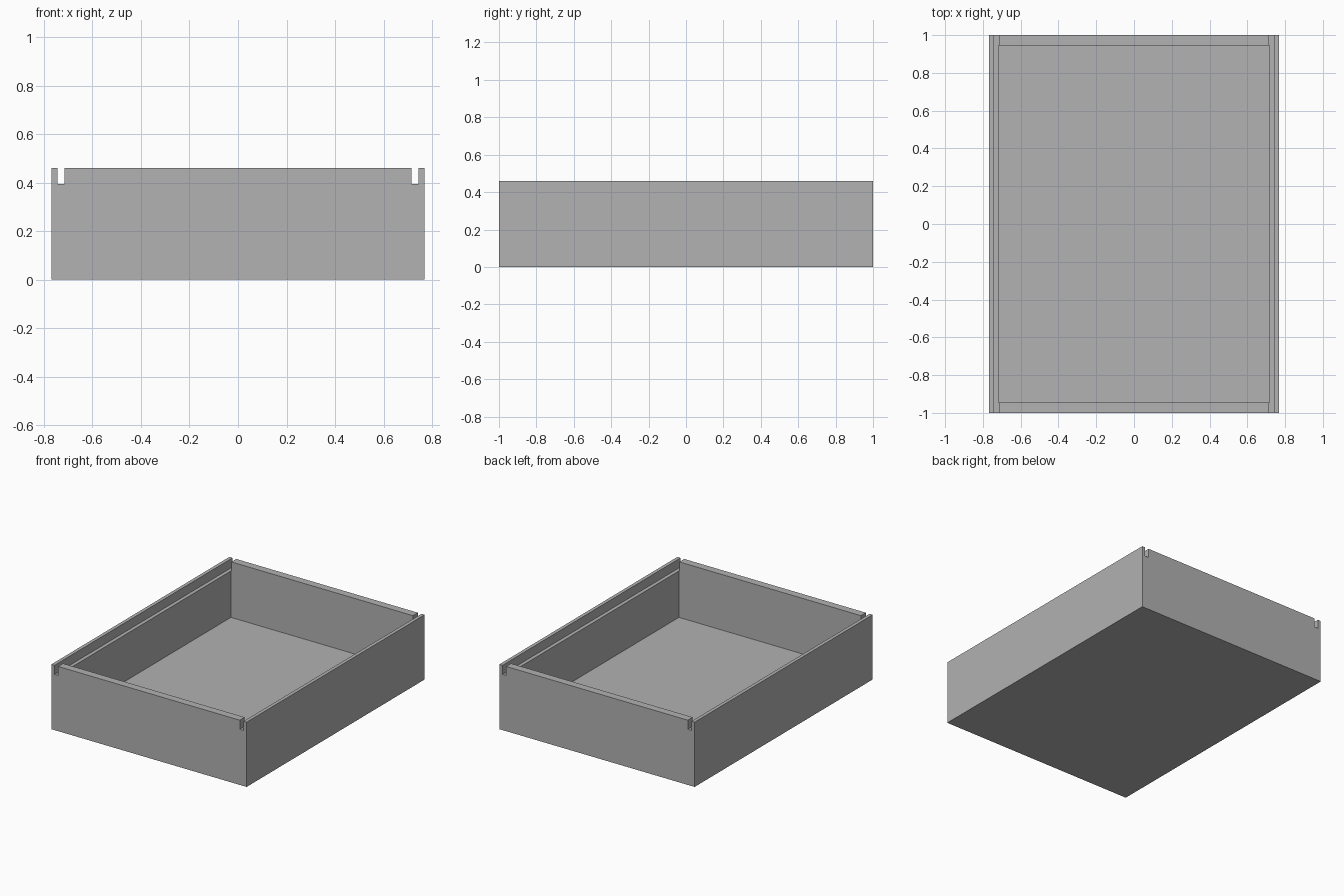
import bpy

default_cube = bpy.data.objects.get("Cube")
if default_cube:
    bpy.data.objects.remove(default_cube, do_unlink=True)

# Overall size and wall layout
HALF_X, HALF_Y, HEIGHT = 0.768, 1.0, 0.46
CAVITY_X, CAVITY_Y, FLOOR = 0.717, 0.945, 0.065
GROOVE_IN, GROOVE_OUT, GROOVE_Z = 0.714, 0.743, 0.395
OVER = 0.1  # how far cutters pass the surface

grey = bpy.data.materials.new("plain grey")
grey.use_nodes = True
colour = (0.445, 0.445, 0.445, 1)
grey.diffuse_color = colour
grey.node_tree.nodes["Principled BSDF"].inputs["Base Color"].default_value = colour


def box(name, low, high):
    """Axis-aligned box between two corners."""
    bpy.ops.mesh.primitive_cube_add(size=1)
    obj = bpy.context.object
    obj.name = obj.data.name = name
    for v in obj.data.vertices:
        v.co = [h if c > 0 else l for c, l, h in zip(v.co, low, high)]
    obj.data.materials.append(grey)
    return obj


def cut(target, cutter):
    """Subtract the cutter from the target, then discard the cutter."""
    cutter.hide_render = True
    mod = target.modifiers.new(cutter.name, "BOOLEAN")
    mod.operation = "DIFFERENCE"
    mod.solver = "EXACT"
    mod.object = cutter
    bpy.context.view_layer.objects.active = target
    bpy.ops.object.modifier_apply(modifier=mod.name)
    bpy.data.objects.remove(cutter, do_unlink=True)


# Open tray
tray = box("tray", (-HALF_X, -HALF_Y, 0), (HALF_X, HALF_Y, HEIGHT))
cut(tray, box("cavity_cutter", (-CAVITY_X, -CAVITY_Y, FLOOR),
              (CAVITY_X, CAVITY_Y, HEIGHT + OVER)))

# Lid grooves running the full length of both side walls
for side, (x0, x1) in {"left": (GROOVE_IN, GROOVE_OUT),
                       "right": (-GROOVE_OUT, -GROOVE_IN)}.items():
    cut(tray, box(side + "_groove_cutter", (x0, -HALF_Y - OVER, GROOVE_Z),
                  (x1, HALF_Y + OVER, HEIGHT + OVER)))
